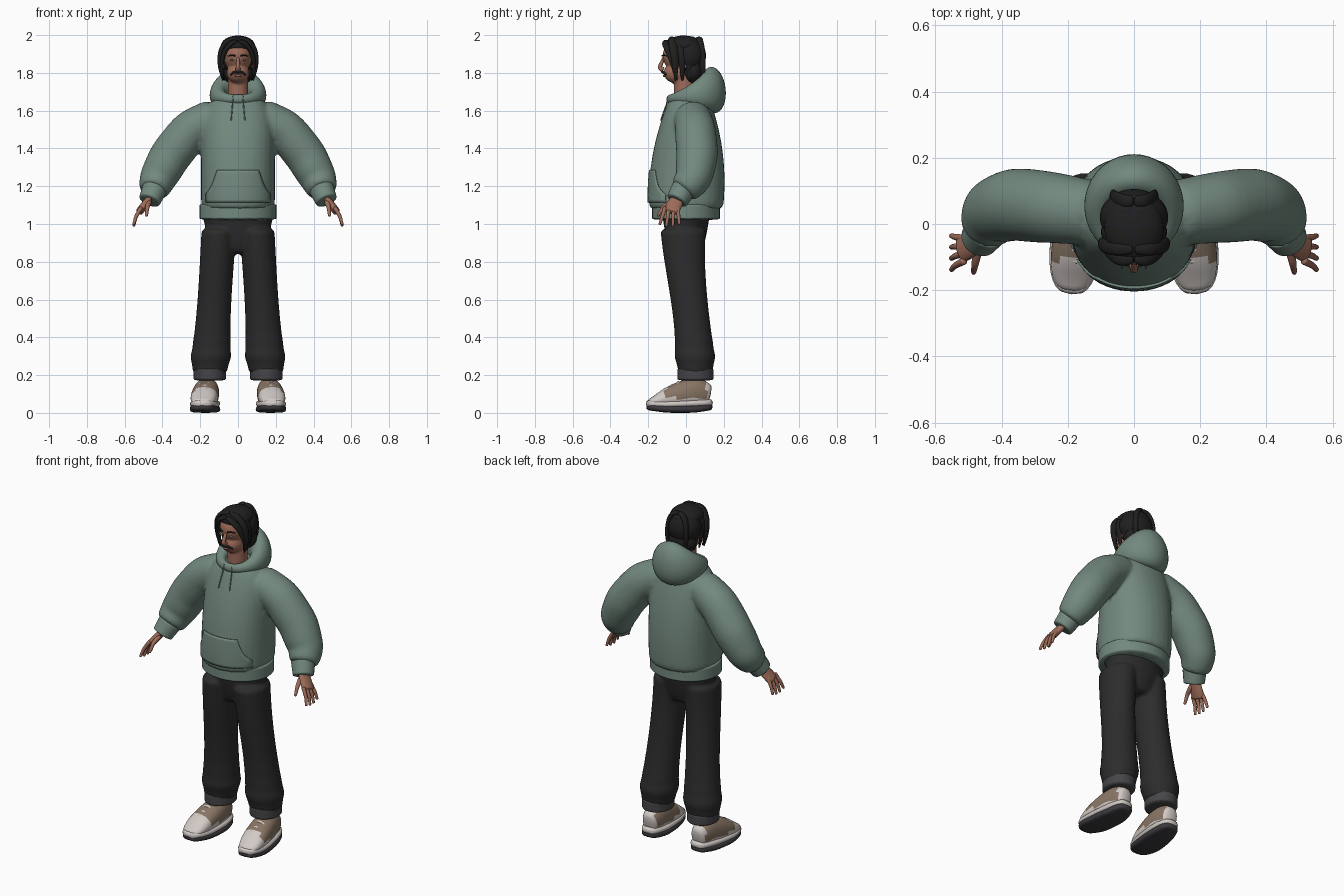
import bpy, bmesh, math
from mathutils import Matrix, Vector
from mathutils.bvhtree import BVHTree

cube = bpy.data.objects.get("Cube")
if cube:
    bpy.data.objects.remove(cube, do_unlink=True)

X, Y, Z = Vector((1, 0, 0)), Vector((0, 1, 0)), Vector((0, 0, 1))
SIDES = ((1, "left"), (-1, "right"))


def material(name, red, green, blue):
    mat = bpy.data.materials.new(name)
    mat.use_nodes = True
    mat.diffuse_color = (red, green, blue, 1)
    shader = mat.node_tree.nodes["Principled BSDF"]
    shader.inputs["Base Color"].default_value = mat.diffuse_color
    shader.inputs["Roughness"].default_value = .8
    return mat


GREEN = material("sage green", .17, .25, .21)
BLACK = material("trouser black", .025, .025, .026)
HAIR = material("hair black", .014, .014, .015)
SKIN = material("skin", .34, .15, .1)
LIP = material("lip", .26, .09, .07)
GREY = material("cuff grey", .06, .06, .065)
WHITE = material("off white", .64, .59, .56)
TAN = material("tan", .25, .18, .13)
SOLE = material("sole grey", .045, .042, .048)


def oval(centre, across, along, wide, deep, power=2, count=16):
    """Superellipse ring in the plane of two directions."""
    def bend(value):
        return math.copysign(abs(value) ** (2 / power), value)
    turns = [math.tau * i / count for i in range(count)]
    return [centre + across * wide * bend(math.cos(a)) + along * deep * bend(math.sin(a)) for a in turns]


def skin_rings(bm, rings, closed=False):
    """Skin a list of rings, capping the ends unless they form a loop."""
    loops = [[bm.verts.new(point) for point in ring] for ring in rings]
    pairs = list(zip(loops, loops[1:]))
    if closed:
        pairs.append((loops[-1], loops[0]))
    else:
        bm.faces.new(loops[0])
        bm.faces.new(loops[-1])
    for low, high in pairs:
        for i in range(len(low)):
            bm.faces.new((low[i - 1], low[i], high[i], high[i - 1]))


def stack(bm, bottom, top, rule, side=1, steps=12, power=2):
    """Level rings; rule(t) gives centre x, centre y, half width, half depth."""
    rings = []
    for i in range(steps + 1):
        t = i / steps
        x, y, wide, deep = rule(t)
        centre = Vector((side * x, y, bottom + (top - bottom) * t))
        rings.append(oval(centre, X, Y, wide, deep, power))
    skin_rings(bm, rings)


def limb(bm, path, size, side=1, hint=Y, steps=9, power=2, count=12):
    """Rings along a path; size(t) gives the half size along hint and across it."""
    points = [Vector((side * x, y, z)) for x, y, z in path]
    line = []
    for i in range(steps + 1):
        place = i / steps * (len(points) - 1)
        k = min(int(place), len(points) - 2)
        line.append(points[k].lerp(points[k + 1], place - k))
    rings = []
    for i, point in enumerate(line):
        ahead = (line[min(i + 1, steps)] - line[max(i - 1, 0)]).normalized()
        across = (hint - ahead * hint.dot(ahead)).normalized()
        rings.append(oval(point, across, ahead.cross(across), *size(i / steps), power, count))
    skin_rings(bm, rings)


def taper(start, end, bulge=0, flat=1):
    """Size rule: straight taper with an optional swelling in the middle."""
    def size(t):
        radius = start + (end - start) * t + bulge * math.sin(math.pi * t)
        return radius, radius * flat
    return size


def blob(bm, centre, radii):
    matrix = Matrix.Translation(centre) @ Matrix.Diagonal((*radii, 1))
    bmesh.ops.create_uvsphere(bm, u_segments=20, v_segments=12, radius=1, matrix=matrix)


def finish(name, bm, *mats, levels=1, voxel=0, rule=None):
    """Make the object; voxel fuses overlapping pieces into one surface."""
    bmesh.ops.recalc_face_normals(bm, faces=bm.faces)
    for face in bm.faces:
        face.smooth = True
        if rule:
            face.material_index = rule(face.calc_center_median())
    mesh = bpy.data.meshes.new(name)
    bm.to_mesh(mesh)
    bm.free()
    for mat in mats:
        mesh.materials.append(mat)
    ob = bpy.data.objects.new(name, mesh)
    bpy.context.collection.objects.link(ob)
    if levels:
        form = ob.modifiers.new("Smooth form", "SUBSURF")
        form.levels = form.render_levels = levels
    if voxel:
        fuse = ob.modifiers.new("Fuse", "REMESH")
        fuse.mode, fuse.voxel_size, fuse.use_smooth_shade = "VOXEL", voxel, True
        relax = ob.modifiers.new("Relax", "SMOOTH")
        relax.factor, relax.iterations = .5, 5
    return ob


def part(name, maker, mat, *args, **options):
    bm = bmesh.new()
    maker(bm, *args, **options)
    return finish(name, bm, mat)


# Hoodie body and sleeves, fused
def torso(t):
    return 0, .02 * t, .2 - .1 * t ** 10, .2 - .1 * t * t + .015 * math.sin(math.pi * t)


bm = bmesh.new()
stack(bm, 1.06, 1.69, torso, power=2.2)
arm = [(.1, .03, 1.58), (.25, .05, 1.5), (.36, .06, 1.36), (.425, .04, 1.24), (.45, -.02, 1.17)]
for side, label in SIDES:
    limb(bm, arm, taper(.1, .08, bulge=.025), side, steps=12)
hoodie = finish("hoodie", bm, GREEN, voxel=.011)
part("hoodie_hem", stack, GREEN, 1.02, 1.11, lambda t: (0, 0, .21, .185), steps=8)

# Hood: thick horseshoe around the neck, deepest at the back
rings = []
for i in range(24):
    turn = math.tau * i / 24
    back = (1 + math.sin(turn)) / 2
    centre = Vector((.106 * math.cos(turn), .03 + .115 * math.sin(turn), 1.66 + .05 * back))
    outward = Vector((math.cos(turn), math.sin(turn), -back / 4))
    rings.append(oval(centre, outward, Z, .02 + .05 * back, .025 + .1 * back ** 1.5))
bm = bmesh.new()
skin_rings(bm, rings, closed=True)
finish("hood", bm, GREEN)

# Front pocket and drawstrings laid on the hoodie surface
tree = BVHTree.FromObject(hoodie, bpy.context.evaluated_depsgraph_get())


def on_chest(x, z, lift):
    hit = tree.ray_cast(Vector((x, -1, z)), Y)[0]
    return Vector((x, min(hit.y if hit else 0, -.09) - lift, z))


bm = bmesh.new()
grid = []
for row in range(13):
    t = row / 12
    half = .17 - .06 * max(0, t * 1.4 - .4) ** .6
    grid.append([bm.verts.new(on_chest(half * (c / 8 - 1), 1.115 + .17 * t, .004)) for c in range(17)])
for low, high in zip(grid, grid[1:]):
    for c in range(16):
        bm.faces.new((low[c], low[c + 1], high[c + 1], high[c]))
pocket = finish("front_pocket", bm, GREEN, levels=0)
cloth = pocket.modifiers.new("Cloth", "SOLIDIFY")
cloth.thickness, cloth.offset = .008, 0
for side, label in SIDES:
    path = [on_chest(side * (.025 + .004 * i), 1.68 - .045 * i, .006) for i in range(4)]
    part(label + "_drawstring", limb, GREEN, path, taper(.004, .004), hint=X, count=6)


# Trousers: hips and baggy legs with folds at the ankle, fused
def hips(t):
    grow = (.1 + t) ** .25
    return 0, 0, .195 * grow, .13 * grow


def leg(t):
    lean = t * t * (3 - 2 * t)
    wide = .085 + .01 * t + .04 * (1 - t) ** 4 - .04 * max(0, 1 - 9 * t)
    wide += .006 * math.sin(60 * t) * (1 - t) ** 6
    return .15 - .05 * t, .05 - .065 * lean, wide, wide + .03 * t * t


bm = bmesh.new()
stack(bm, .84, 1.08, hips)
for side, label in SIDES:
    stack(bm, .2, .98, leg, side, steps=30)
finish("trousers", bm, BLACK, voxel=.0095)


# Shoe sections from heel to toe
def upper_size(t):
    return .035 + .038 * math.sin(math.pi * t ** 1.3) ** .5, .02 + .22 * (1 - t) ** 1.5 * (t + .15)


def sole_size(t):
    return .035 + .045 * math.sin(math.pi * t ** 1.2) ** .5, .02


def last(heel, ankle, ball, toe, reach):
    """Shoe centre line; heights from heel to toe, reach beyond the upper."""
    return [(.16, .13 + reach, heel), (.165, .04, ankle), (.18, -.1, ball), (.19, -.2 - reach, toe)]


for side, label in SIDES:
    part(label + "_sleeve_cuff", limb, GREEN, [(.44, -.01, 1.19), (.47, -.05, 1.12)], taper(.07, .06), side)
    part(label + "_trouser_cuff", stack, GREY, .17, .24, lambda t: (.15, .05, .088, .098), side, steps=6)
    bm = bmesh.new()
    limb(bm, last(.09, .11, .08, .05, 0), upper_size, side, X, 14, 2.3, 20)
    finish(label + "_shoe_upper", bm, WHITE, TAN, rule=lambda c: int(c.z > .08 and abs(c.y) < .11))
    part(label + "_midsole", limb, WHITE, last(.055, .05, .045, .05, .014), sole_size, side, X, power=3.5)
    part(label + "_outsole", limb, SOLE, last(.035, .02, .02, .035, .012), sole_size, side, X, power=4)

    # Straps over the instep and a dark outer patch
    bm = bmesh.new()
    for i in range(3):
        arch = [(.175 + .06 * k, -.04 - .035 * i, .165 - .018 * i - .05 * k * k) for k in (-1, -.5, 0, .5, 1)]
        limb(bm, arch, taper(.01, .01, flat=.7), side, count=8)
    finish(label + "_shoe_straps", bm, WHITE)
    patch = [(.225, .03, .1), (.235, -.04, .09)]
    part(label + "_shoe_patch", limb, SOLE, patch, taper(.01, .01, bulge=.006, flat=.4), side, Z, count=8)

    # Hand: palm, four fanned fingers and a thumb
    bm = bmesh.new()
    limb(bm, [(.45, -.035, 1.16), (.525, -.08, 1.06)], taper(.03, .042, bulge=.006, flat=.5), side)
    for i in range(4):
        root, tip, drop = -.11 + .022 * i, -.14 + .035 * i, .01 * abs(i - 1.5)
        limb(bm, [(.51, root, 1.09), (.54, (root + tip) / 2, 1.04), (.553, tip, .98 + drop)],
             taper(.013, .008), side, count=8)
    limb(bm, [(.47, -.07, 1.12), (.48, -.12, 1.09), (.485, -.15, 1.04)], taper(.017, .008), side, count=8)
    finish(label + "_hand", bm, SKIN)

# Neck, skull and jaw, fused
bm = bmesh.new()
stack(bm, 1.63, 1.8, lambda t: (0, -.005, .055, .06))
blob(bm, (0, -.025, 1.89), (.078, .102, .09))
blob(bm, (0, -.05, 1.8), (.062, .07, .057))
finish("head", bm, SKIN, voxel=.007)
part("nose", limb, SKIN, [(0, -.115, 1.885), (0, -.14, 1.83), (0, -.12, 1.815)], taper(.008, .016), hint=X)
part("lips", blob, LIP, (0, -.112, 1.785), (.022, .01, .007))
for side, label in SIDES:
    part(label + "_ear", blob, SKIN, (side * .078, -.01, 1.85), (.01, .016, .03))
    part(label + "_moustache", limb, HAIR, [(0, -.125, 1.806), (.022, -.12, 1.803), (.04, -.105, 1.79)],
         taper(.009, .005), side, Z)
    part(label + "_eyebrow", limb, HAIR, [(.014, -.126, 1.89), (.034, -.119, 1.895), (.055, -.1, 1.888)],
         taper(.005, .003), side, Z)
    part(label + "_eye", blob, WHITE, (side * .031, -.117, 1.868), (.012, .005, .005))
    part(label + "_pupil", blob, SOLE, (side * .031, -.12, 1.868), (.005, .003, .005))

# Hair: crown, back and nape, with locks swept from a middle parting
bm = bmesh.new()
blob(bm, (0, -.012, 1.945), (.092, .105, .053))
blob(bm, (0, .02, 1.89), (.106, .088, .1))
blob(bm, (0, .04, 1.81), (.093, .06, .075))
finish("hair", bm, HAIR)
bm = bmesh.new()
for side, label in SIDES:
    limb(bm, [(0, -.105, 1.97), (.04, -.11, 1.955), (.075, -.085, 1.91), (.09, -.06, 1.83), (.075, -.05, 1.76)],
         taper(.014, .006, bulge=.012, flat=.6), side)
    for i in range(5):
        y, close = -.075 + .036 * i, 1 - .09 * i
        limb(bm, [(0, y, 1.985), (.055 * close, y, 1.975), (.094 * close, y + .01, 1.92),
                  (.1 * close, y + .02, 1.84), (.08 * close, y + .02, 1.755)],
             taper(.016, .006, bulge=.012, flat=.6), side)
finish("hair_locks", bm, HAIR)
